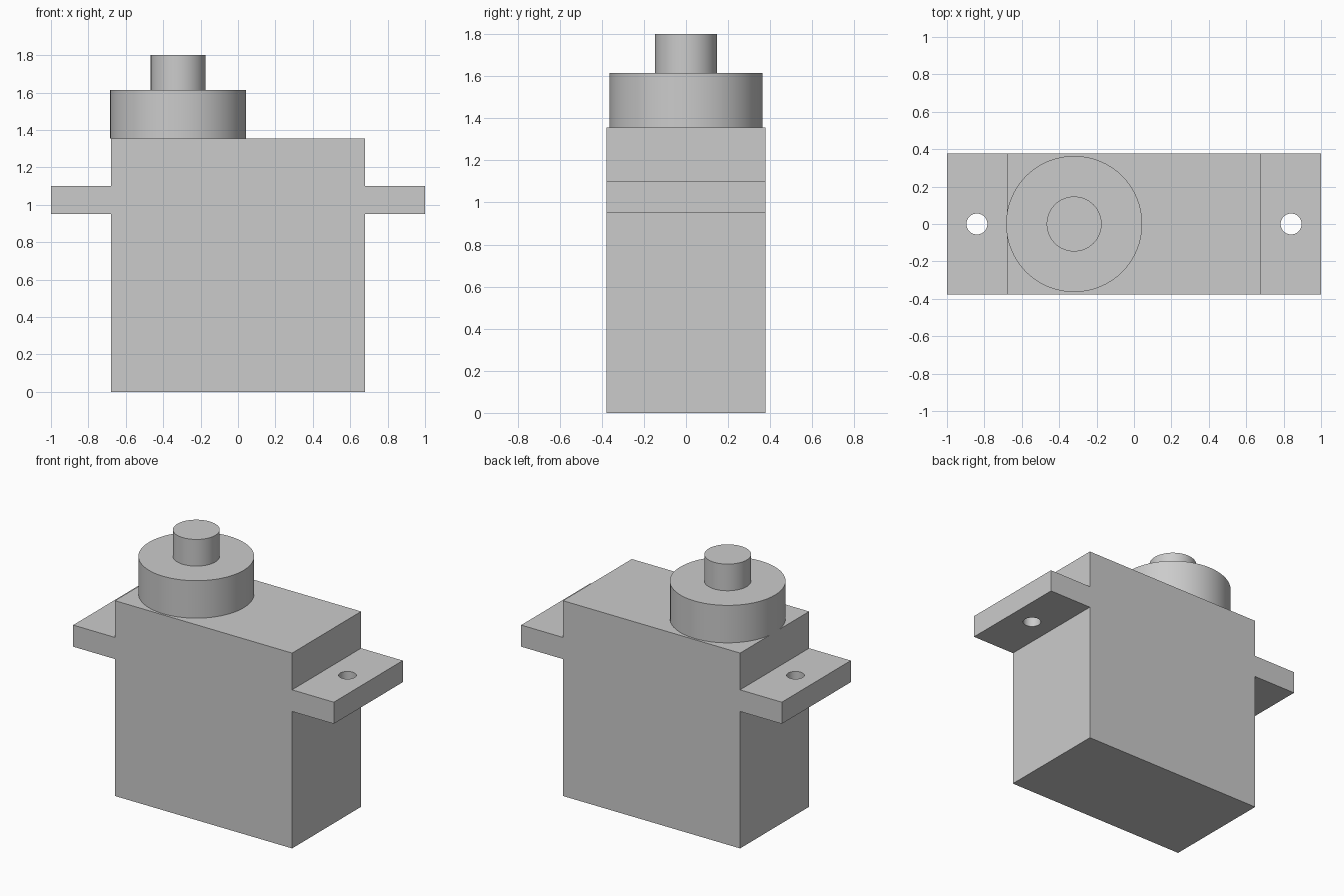
import bpy
import bmesh
import math

cube = bpy.data.objects.get("Cube")
if cube:
    bpy.data.objects.remove(cube, do_unlink=True)

GREY = (0.6, 0.6, 0.6, 1.0)
HALF_DEPTH = 0.378
SHAFT_X = -0.32

plastic = bpy.data.materials.new("grey plastic")
plastic.use_nodes = True
plastic.diffuse_color = GREY
plastic.node_tree.nodes["Principled BSDF"].inputs["Base Color"].default_value = GREY


def cylinder(name, x, radius, bottom, top, sides=64):
    """Upright cylinder on the centre line, smooth around its side."""
    bpy.ops.mesh.primitive_cylinder_add(
        vertices=sides, radius=radius, depth=top - bottom,
        location=(x, 0, (bottom + top) / 2))
    obj = bpy.context.object
    obj.name = name
    obj.data.materials.append(plastic)
    bpy.ops.object.shade_smooth_by_angle(angle=math.radians(30))
    return obj


# Case and mounting ears: one mirrored profile extruded through the depth
half = [(0.68, 0), (0.68, 0.95), (1, 0.95), (1, 1.1), (0.68, 1.1), (0.68, 1.355)]
profile = half + [(-x, z) for x, z in reversed(half)]
bm = bmesh.new()
face = bm.faces.new([bm.verts.new((x, -HALF_DEPTH, z)) for x, z in profile])
extruded = bmesh.ops.extrude_face_region(bm, geom=[face])["geom"]
bmesh.ops.translate(bm, vec=(0, 2 * HALF_DEPTH, 0),
                    verts=[g for g in extruded if isinstance(g, bmesh.types.BMVert)])
bmesh.ops.recalc_face_normals(bm, faces=bm.faces)
mesh = bpy.data.meshes.new("case_with_ears")
bm.to_mesh(mesh)
bm.free()
case = bpy.data.objects.new("case_with_ears", mesh)
bpy.context.collection.objects.link(case)
mesh.materials.append(plastic)

# Screw holes through both ears
for side in (-1, 1):
    cutter = cylinder("hole_cutter", side * 0.84, 0.056, 0.8, 1.25, 40)
    cut = case.modifiers.new("screw_hole", "BOOLEAN")
    cut.operation = "DIFFERENCE"
    cut.solver = "EXACT"
    cut.object = cutter
    bpy.context.view_layer.objects.active = case
    bpy.ops.object.modifier_apply(modifier=cut.name)
    bpy.data.objects.remove(cutter, do_unlink=True)

# Gear housing and output shaft
cylinder("gear_housing", SHAFT_X, 0.364, 1.355, 1.615)
cylinder("output_shaft", SHAFT_X, 0.147, 1.615, 1.8)
